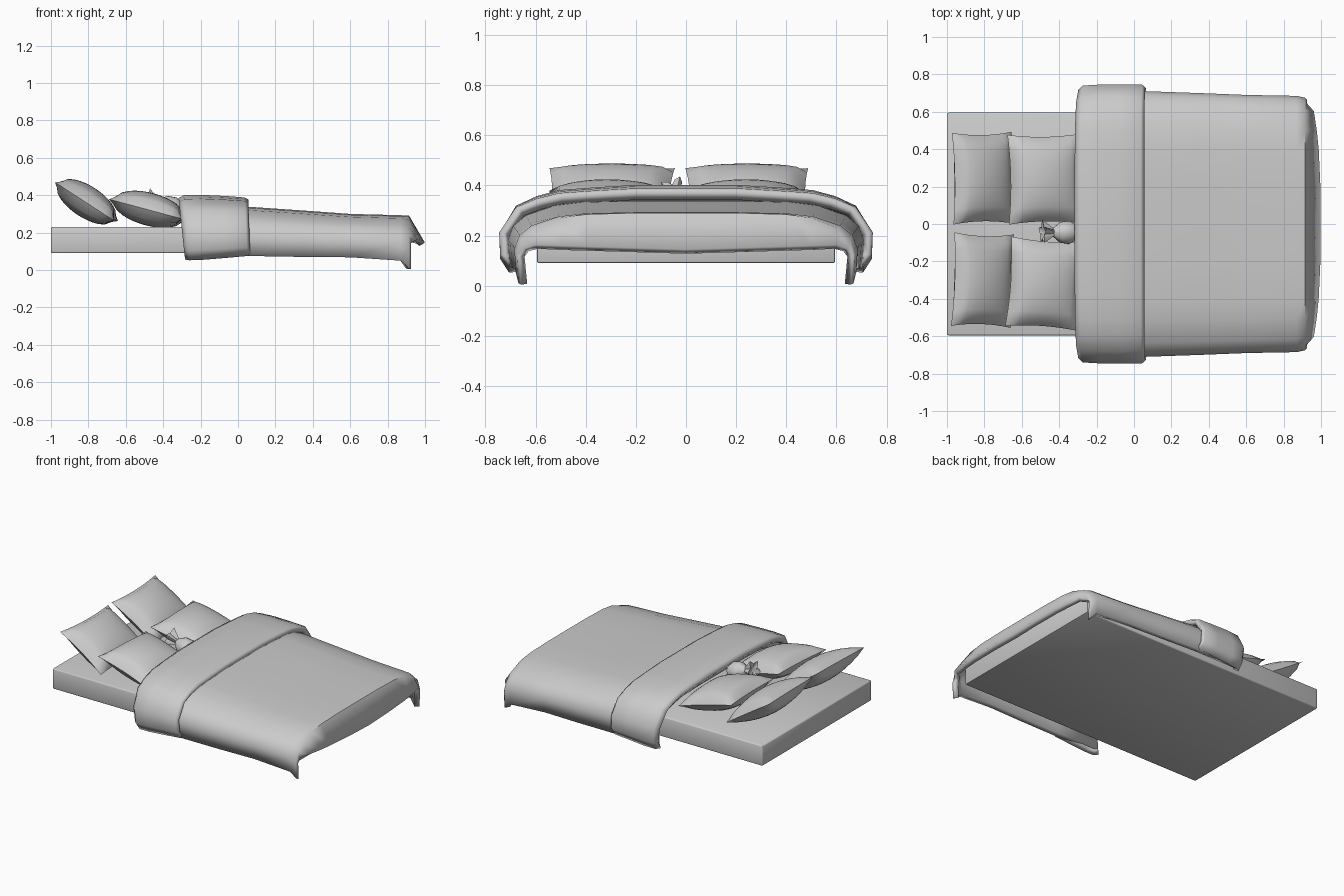
import bpy, bmesh, math
from mathutils import Vector, Matrix

if "Cube" in bpy.data.objects:
    bpy.data.objects.remove(bpy.data.objects["Cube"], do_unlink=True)

fabric = bpy.data.materials.new("grey fabric")
fabric.use_nodes = True
fabric.diffuse_color = (0.6, 0.6, 0.6, 1)
fabric.node_tree.nodes["Principled BSDF"].inputs["Base Color"].default_value = (0.6, 0.6, 0.6, 1)


def finish(name, bm, closed=True):
    """Turn a bmesh into a smooth-shaded object."""
    if closed:
        bmesh.ops.remove_doubles(bm, verts=bm.verts, dist=0.0005)
        bmesh.ops.recalc_face_normals(bm, faces=bm.faces)
    mesh = bpy.data.meshes.new(name)
    bm.to_mesh(mesh)
    bm.free()
    mesh.materials.append(fabric)
    obj = bpy.data.objects.new(name, mesh)
    bpy.context.collection.objects.link(obj)
    bpy.ops.object.select_all(action="DESELECT")
    obj.select_set(True)
    bpy.context.view_layer.objects.active = obj
    bpy.ops.object.shade_smooth_by_angle(angle=math.radians(45))
    return obj


def loft(rows):
    """Skin a grid of quads over rows of points."""
    bm = bmesh.new()
    grid = [[bm.verts.new(p) for p in row] for row in rows]
    for a, b in zip(grid, grid[1:]):
        for j in range(len(a) - 1):
            bm.faces.new((a[j], b[j], b[j + 1], a[j + 1]))
    return bm


def mirrored(half):
    """Complete a half row, which starts on the centre line, across y."""
    return [(x, -y, z) for x, y, z in reversed(half[1:])] + half


def cloth(name, rows, thickness):
    obj = finish(name, loft([mirrored(r) for r in rows]), closed=False)
    solid = obj.modifiers.new("thickness", "SOLIDIFY")
    solid.thickness = thickness
    solid.offset = -1
    return obj


def drape(x, width, top, hem, profile, skew=0):
    """Half row hanging from the top to the hem; skew shifts the hem along x."""
    return [(x + skew * t, width * f, top + (hem - top) * t) for f, t in profile]


# Mattress
bm = bmesh.new()
bmesh.ops.create_cube(bm, size=1, matrix=Matrix.Translation((-0.06, 0, 0.16))
                      @ Matrix.Diagonal((1.88, 1.19, 0.14, 1)))
bmesh.ops.bevel(bm, geom=bm.edges[:], offset=0.008, segments=2, affect="EDGES", profile=0.5)
finish("mattress", bm)

# Blanket, with a flap over the foot and long hanging corners
side = [(0, 0), (0.3, 0.0), (0.59, 0.02), (0.74, 0.07), (0.9, 0.22),
        (0.97, 0.38), (1, 0.6), (0.99, 1)]
rows = [drape(x, w, top, hem, side) for x, w, top, hem in (
    (-0.26, 0.7, 0.345, 0.08), (0.06, 0.71, 0.338, 0.075), (0.35, 0.7, 0.318, 0.07),
    (0.6, 0.69, 0.3, 0.068), (0.87, 0.685, 0.293, 0.05), (0.915, 0.675, 0.29, 0.01))]
flap = []
for f, t in side:
    if t < 0.3:
        flap.append((0.998 - 0.05 * f ** 3, 0.67 * f, 0.145 + 0.02 * f))
    else:
        flap.append((0.925, 0.665 * f, 0.29 - 0.285 * max(t, 0.5)))
cloth("blanket", rows + [flap], 0.035)

# Folded-over band at the head end of the blanket
fold = [(0, 0), (0.27, 0.0), (0.5, 0.03), (0.68, 0.06), (0.8, 0.13), (0.91, 0.24),
        (1, 0.56), (0.995, 0.85), (0.95, 1)]
cloth("folded_band", [drape(x, w, top, hem, fold, skew) for x, w, top, hem, skew in (
    (-0.318, 0.715, 0.385, 0.055, 0.035), (-0.29, 0.74, 0.4, 0.052, 0.03),
    (-0.2, 0.745, 0.402, 0.055, 0.02), (-0.07, 0.745, 0.396, 0.065, 0.01),
    (0.035, 0.745, 0.388, 0.075, 0.015), (0.055, 0.73, 0.378, 0.078, 0.01))], 0.04)


# Pillows: two bulging sheets pinched together at a concave rim
def pillow(name, centre, size, tilt, turn):
    bm = bmesh.new()
    for sign in (1, -1):
        made = bmesh.ops.create_grid(bm, x_segments=12, y_segments=12, size=1)
        for v in made["verts"]:
            u, w = v.co.x, v.co.y
            bulge = max(0, (1 - u * u) * (1 - w * w)) ** 0.45
            v.co = Vector((size[0] * u * (1 - 0.07 * (1 - w * w)),
                           size[1] * w * (1 - 0.06 * (1 - u * u)),
                           sign * size[2] * bulge))
    bm.transform(Matrix.Translation(centre) @ Matrix.Rotation(math.radians(turn), 4, "Z")
                 @ Matrix.Rotation(math.radians(tilt), 4, "Y"))
    finish(name, bm)


pillow("back_pillow_left", (-0.81, 0.245, 0.365), (0.19, 0.245, 0.085), 33, 1)
pillow("back_pillow_right", (-0.81, -0.3, 0.365), (0.19, 0.25, 0.085), 33, -2)
pillow("front_pillow_left", (-0.475, 0.24, 0.325), (0.205, 0.24, 0.088), 15, 1)
pillow("front_pillow_right", (-0.475, -0.32, 0.325), (0.205, 0.24, 0.088), 15, -4)

# Small tied cushion lying between the front pillows
rings = []
for d, r, star in ((0.02, 0, 0), (0, 0.05, 0.35), (0.06, 0.022, 0.1), (0.1, 0.055, 0),
                   (0.15, 0.062, 0), (0.19, 0.04, 0), (0.2, 0, 0)):
    ring = []
    for i in range(21):
        a = math.tau * (i % 20) / 20
        k = r * (1 + star * math.cos(5 * a))
        ring.append((d, k * math.cos(a), k * math.sin(a)))
    rings.append(ring)
bm = loft(rings)
bm.transform(Matrix.Translation((-0.49, -0.045, 0.375)) @ Matrix.Rotation(math.radians(18), 4, "Y"))
finish("tied_cushion", bm)
